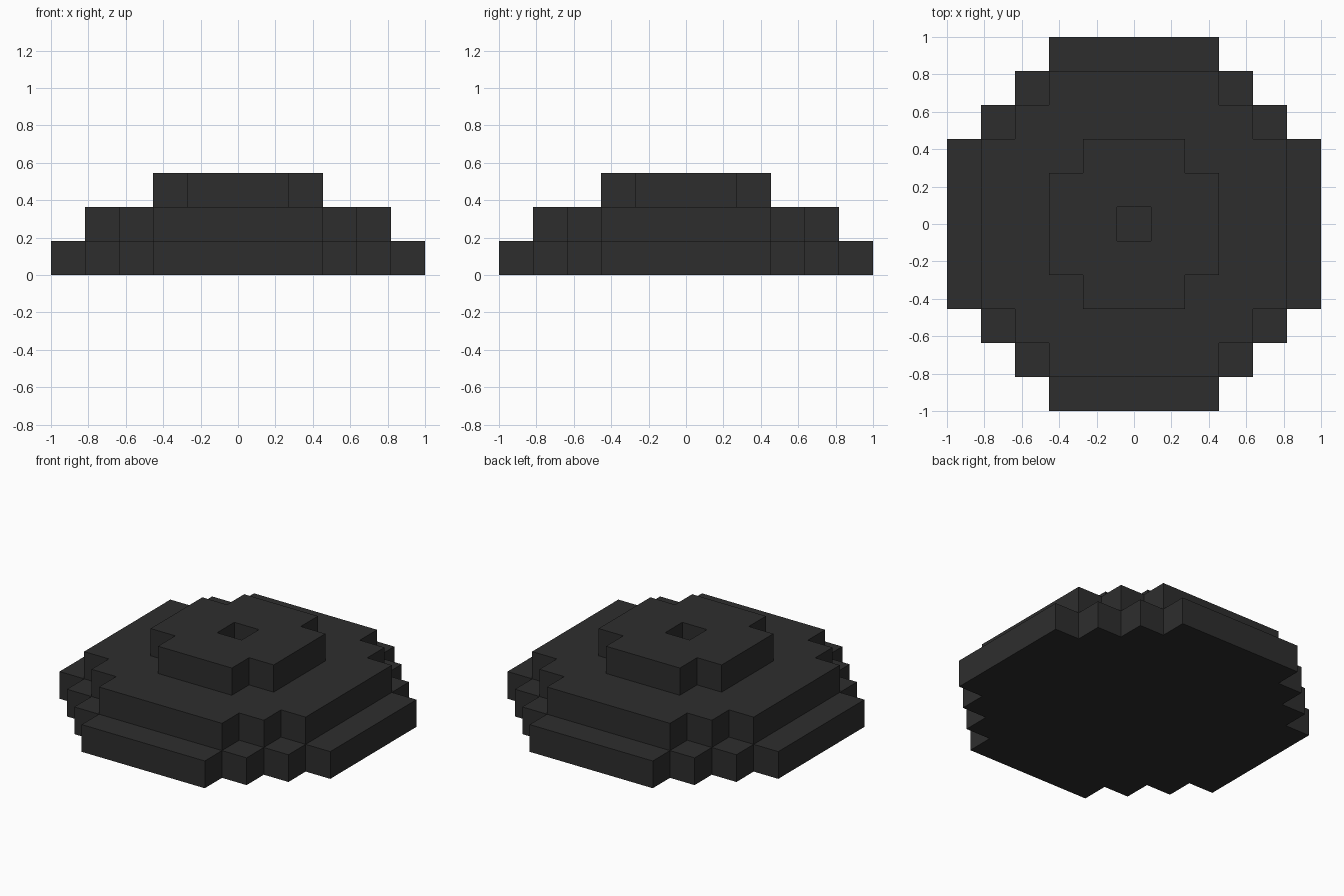
import bpy
import bmesh

cube = bpy.data.objects.get("Cube")
if cube:
    bpy.data.objects.remove(cube, do_unlink=True)

U = 2 / 11  # one block

charcoal = bpy.data.materials.new("charcoal")
charcoal.use_nodes = True
colour = (0.027, 0.027, 0.027, 1)
charcoal.diffuse_color = colour
charcoal.node_tree.nodes["Principled BSDF"].inputs["Base Color"].default_value = colour


def stepped_outline(long, short):
    """Closed loop around a blocky disc, one-block steps at each corner."""
    corner = [(long, short)]
    while corner[-1][0] > short:
        x, y = corner[-1]
        corner += [(x - 1, y), (x - 1, y + 1)]
    points = []
    for _ in range(4):
        points += corner
        corner = [(-y, x) for x, y in corner]
    return points


def tier(name, level, loops):
    """Slab one block thick; any loop after the first is a hole."""
    bm = bmesh.new()
    edges = []
    for loop in loops:
        verts = [bm.verts.new((x * U, y * U, level * U)) for x, y in loop]
        edges += [bm.edges.new((a, b)) for a, b in zip(verts, verts[1:] + verts[:1])]
    bmesh.ops.triangle_fill(bm, edges=edges, use_beauty=True, normal=(0, 0, 1))
    top = bmesh.ops.extrude_face_region(bm, geom=bm.faces[:])["geom"]
    raised = [v for v in top if isinstance(v, bmesh.types.BMVert)]
    bmesh.ops.translate(bm, verts=raised, vec=(0, 0, U))
    bmesh.ops.recalc_face_normals(bm, faces=bm.faces[:])
    mesh = bpy.data.meshes.new(name)
    bm.to_mesh(mesh)
    bm.free()
    mesh.materials.append(charcoal)
    obj = bpy.data.objects.new(name, mesh)
    bpy.context.collection.objects.link(obj)


# Three shrinking tiers, the top one with a square socket
socket = [(-0.5, -0.5), (0.5, -0.5), (0.5, 0.5), (-0.5, 0.5)]
tier("base_tier", 0, [stepped_outline(5.5, 2.5)])
tier("middle_tier", 1, [stepped_outline(4.5, 2.5)])
tier("top_tier", 2, [stepped_outline(2.5, 1.5), socket])
